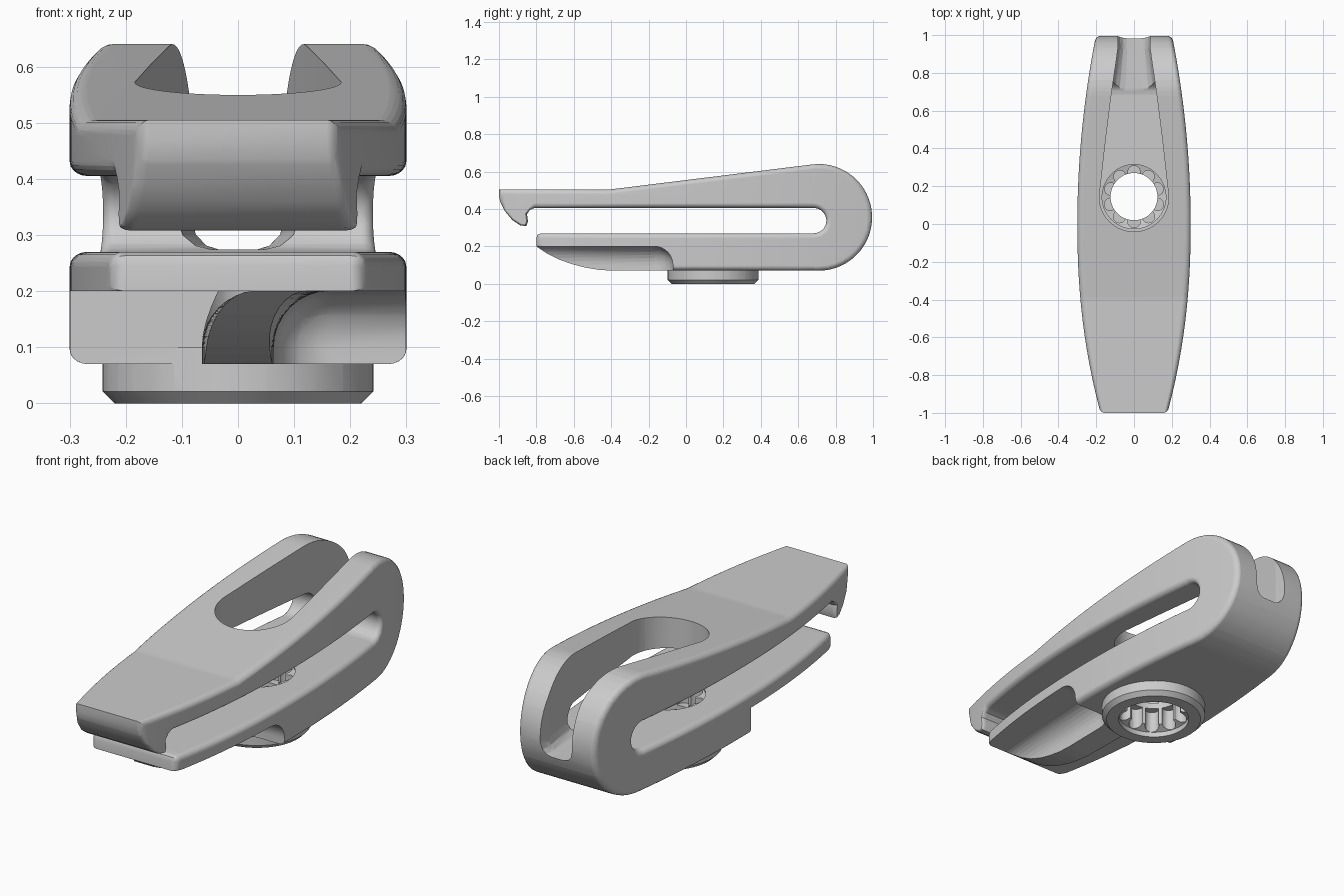
import bpy, bmesh, math
from mathutils import Vector

cube = bpy.data.objects.get("Cube")
if cube:
    bpy.data.objects.remove(cube, do_unlink=True)

grey = bpy.data.materials.new("plain grey")
grey.use_nodes = True
GREY = (0.6, 0.6, 0.6, 1)
grey.diffuse_color = GREY
grey.node_tree.nodes["Principled BSDF"].inputs["Base Color"].default_value = GREY

HOLE_Y = 0.145
HALF = 0.30


def make(name, bm):
    bmesh.ops.recalc_face_normals(bm, faces=bm.faces[:])
    if bm.calc_volume(signed=True) < 0:
        bmesh.ops.reverse_faces(bm, faces=bm.faces[:])
    mesh = bpy.data.meshes.new(name)
    bm.to_mesh(mesh)
    bm.free()
    mesh.materials.append(grey)
    ob = bpy.data.objects.new(name, mesh)
    bpy.context.collection.objects.link(ob)
    return ob


def arc(cx, cy, r, start, end, n):
    angles = [math.radians(start + (end - start) * i / n) for i in range(n + 1)]
    return [(cx + r * math.cos(a), cy + r * math.sin(a)) for a in angles]


def loft(bm, rings):
    """Bridge equal rings of points and cap the ends."""
    rows = [[bm.verts.new(p) for p in ring] for ring in rings]
    for a, b in zip(rows, rows[1:]):
        for i in range(len(a)):
            j = (i + 1) % len(a)
            bm.faces.new((a[i], a[j], b[j], b[i]))
    bm.faces.new(rows[0][::-1])
    bm.faces.new(rows[-1])


def lathe(name, profile, n=64):
    """Stack of circles of given (radius, height) around the hole axis."""
    bm = bmesh.new()
    loft(bm, [[(x, y, z) for x, y in arc(0, HOLE_Y, r, 0, 360, n)[:-1]]
              for r, z in profile])
    return make(name, bm)


def volume(mesh):
    bm = bmesh.new()
    bm.from_mesh(mesh)
    v = bm.calc_volume(signed=True)
    bm.free()
    return v


def boolean(target, cutter, operation):
    """Apply a boolean, trying each solver until the volume is plausible."""
    before = volume(target.data)
    mod = target.modifiers.new(cutter.name, 'BOOLEAN')
    mod.object = cutter
    mod.operation = operation
    for solver in ('MANIFOLD', 'EXACT', 'FLOAT'):
        mod.solver = solver
        bpy.context.view_layer.update()
        graph = bpy.context.evaluated_depsgraph_get()
        result = bpy.data.meshes.new_from_object(target.evaluated_get(graph))
        change = volume(result) / before
        if 0.7 < change < 1.2 and abs(change - 1) > 0.0005:
            target.data = result
            break
    target.modifiers.remove(mod)
    bpy.data.objects.remove(cutter, do_unlink=True)


def bow(y):
    """Share of the full width left at y."""
    return 1 - (0.41 * abs(y) ** 2.2 if y < 0 else 0.33 * y * y)


def inset(points, d):
    """Offset a clockwise side profile inwards, less at the thin hook tip."""
    out = []
    for i, p in enumerate(points):
        p = Vector(p)
        e1 = (p - Vector(points[i - 1])).normalized()
        e2 = (Vector(points[(i + 1) % len(points)]) - p).normalized()
        n1, n2 = Vector((e1.y, -e1.x)), Vector((e2.y, -e2.x))
        k = 0.4 if p.x < -0.82 and 0.28 < p.y < 0.4 else 1
        out.append(p + (n1 + n2) * (d * k / (1 + n1.dot(n2))))
    return out


# Body: side profile with rounded flanks, straight for now
profile = [(-1, 0.505), (-0.4, 0.505)]
profile += arc(0.71, 0.355, 0.285, 97, -90, 32)
profile += [(-0.4, 0.07), (-0.47, 0.075), (-0.54, 0.087), (-0.61, 0.105),
            (-0.68, 0.13), (-0.74, 0.16), (-0.8, 0.2), (-0.8, 0.245),
            (-0.793, 0.263), (-0.775, 0.27)]
profile += arc(0.683, 0.3375, 0.0675, -90, 90, 14)
profile += [(-0.81, 0.405), (-0.835, 0.395), (-0.85, 0.372), (-0.845, 0.335),
            (-0.853, 0.308), (-0.885, 0.312), (-0.93, 0.342), (-0.97, 0.39),
            (-0.992, 0.435), (-1, 0.468)]
rings = []
for i in range(6):
    a = math.radians(90 - 18 * i)
    x = HALF - 0.032 * (1 - math.sin(a))
    rings.append([(x, p.x, p.y) for p in inset(profile, 0.026 * (1 - math.cos(a)))])
rings += [[(-x, y, z) for x, y, z in ring] for ring in reversed(rings)]
bm = bmesh.new()
loft(bm, rings)
body = make("clip_body", bm)

# Keyhole opening in the upper arm, running out through the back
side = [(x / bow(y), y) for x, y in
        ((0.095, 1.2), (0.085, 1.0), (0.085, 0.93), (0.118, 0.7), (0.172, 0.25))]
plan = side + arc(0, HOLE_Y, 0.185, 10, -190, 36) + [(-x, y) for x, y in reversed(side)]
bm = bmesh.new()
loft(bm, [[(x * s, y, z) for x, y in plan] for s, z in
          ((0.4, 0.274), (0.66, 0.281), (0.88, 0.3), (1, 0.335), (1, 0.9))])
boolean(body, make("keyhole_cutter", bm), 'DIFFERENCE')

# Finger scoops under both sides of the lower arm
for sign in (1, -1):
    bm = bmesh.new()
    bmesh.ops.create_cube(bm, size=1)
    for v in bm.verts:
        v.co = (sign * (0.065 if v.co.x < 0 else 0.6),
                -1.2 if v.co.y < 0 else -0.07,
                -0.2 if v.co.z < 0 else 0.2)
    bmesh.ops.bevel(bm, geom=bm.edges[:], offset=0.1, segments=8,
                    profile=0.5, affect='EDGES')
    boolean(body, make("scoop_cutter", bm), 'DIFFERENCE')

# Round foot under the lower arm
foot = lathe("foot", [(0.222, 0), (0.243, 0.021), (0.243, 0.1)])
boolean(body, foot, 'UNION')

# Through hole, countersunk at both ends
hole = lathe("hole_cutter", [(0.165, -0.1), (0.165, 0.025), (0.125, 0.045),
                             (0.125, 0.25), (0.17, 0.262), (0.17, 0.3)])
boolean(body, hole, 'DIFFERENCE')

# Flutes around the hole, cut from above and below
bm = bmesh.new()
for i in range(10):
    a = math.tau * i / 10 + math.pi / 2
    cx, cy = 0.131 * math.cos(a), HOLE_Y + 0.131 * math.sin(a)
    circle = arc(cx, cy, 0.033, 0, 360, 16)[:-1]
    for low, high in ((0.01, 0.13), (0.16, 0.3)):
        loft(bm, [[(x, y, z) for x, y in circle] for z in (low, high)])
boolean(body, make("flute_cutter", bm), 'DIFFERENCE')

# Slice the body crossways and bow its flanks to the plan outline
bm = bmesh.new()
bm.from_mesh(body.data)
bmesh.ops.triangulate(bm, faces=bm.faces[:])
for i in range(49):
    bmesh.ops.bisect_plane(bm, geom=bm.verts[:] + bm.edges[:] + bm.faces[:],
                           dist=0.00001, plane_co=(0, -0.9871 + i * 0.0407, 0),
                           plane_no=(0, 1, 0))
for v in bm.verts:
    v.co.x *= bow(v.co.y)
bm.to_mesh(body.data)
bm.free()

# Smooth shading with crisp edges
bpy.ops.object.select_all(action='DESELECT')
body.select_set(True)
bpy.context.view_layer.objects.active = body
bpy.ops.object.shade_smooth_by_angle(angle=math.radians(32))
shading = body.modifiers.new("even_shading", 'WEIGHTED_NORMAL')
shading.keep_sharp = True
